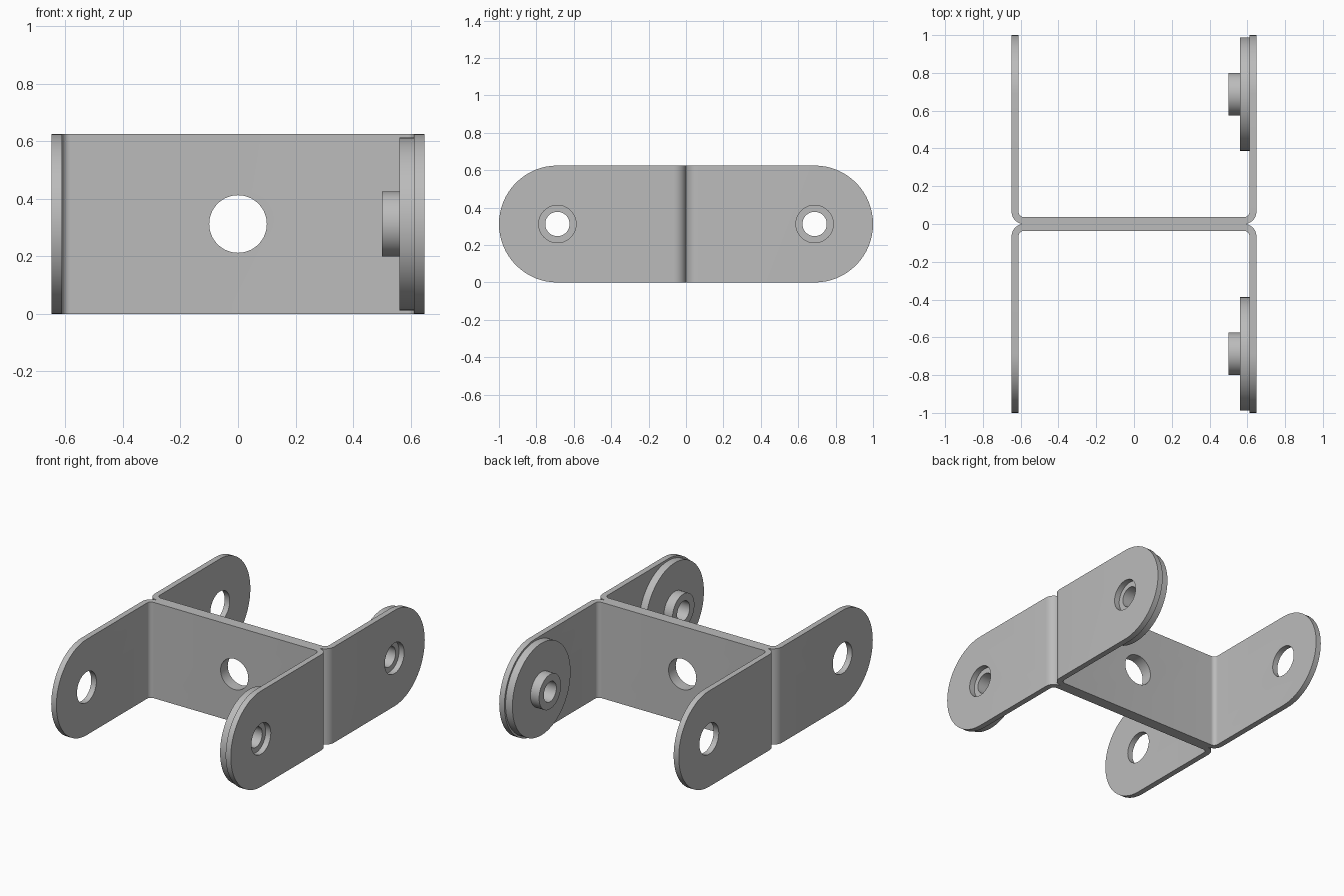
import bpy, bmesh, math
from mathutils import Vector

cube = bpy.data.objects.get("Cube")
if cube:
    bpy.data.objects.remove(cube, do_unlink=True)

HX, H, T = 0.648, 0.625, 0.037       # half width, height, sheet thickness
R = H / 2                            # arm end radius
PIVOT = 1 - R                        # hole centre along y
BEND = 0.065                         # outer bend radius
SEG = 64

steel = bpy.data.materials.new("grey_steel")
steel.use_nodes = True
colour = (0.5, 0.5, 0.5, 1)
steel.diffuse_color = colour
steel.node_tree.nodes["Principled BSDF"].inputs["Base Color"].default_value = colour


def finish(name, bm):
    bmesh.ops.recalc_face_normals(bm, faces=bm.faces)
    mesh = bpy.data.meshes.new(name)
    bm.to_mesh(mesh)
    bm.free()
    mesh.materials.append(steel)
    obj = bpy.data.objects.new(name, mesh)
    bpy.context.collection.objects.link(obj)
    return obj


def arc(cx, cy, r, a0, a1, n):
    """Points on an arc, angles in degrees."""
    angles = [math.radians(a0 + (a1 - a0) * i / n) for i in range(n + 1)]
    return [(cx + r * math.cos(a), cy + r * math.sin(a)) for a in angles]


def prism(name, points, direction):
    """Extrude a closed outline along a direction."""
    bm = bmesh.new()
    face = bm.faces.new([bm.verts.new(p) for p in points])
    out = bmesh.ops.extrude_face_region(bm, geom=[face])
    moved = [v for v in out["geom"] if isinstance(v, bmesh.types.BMVert)]
    bmesh.ops.translate(bm, verts=moved, vec=Vector(direction))
    return finish(name, bm)


def cut(obj, tool, operation):
    mod = obj.modifiers.new(operation, "BOOLEAN")
    mod.operation, mod.solver, mod.object = operation, "EXACT", tool
    bpy.context.view_layer.objects.active = obj
    bpy.ops.object.modifier_apply(modifier=mod.name)
    bpy.data.objects.remove(tool, do_unlink=True)


def smooth(obj):
    bpy.ops.object.select_all(action="DESELECT")
    obj.select_set(True)
    bpy.context.view_layer.objects.active = obj
    bpy.ops.object.shade_smooth_by_angle(angle=math.radians(30))


# Two bent sheets back to back: quarter outline mirrored into an H
cx = HX - BEND
quarter = (arc(cx, BEND, BEND, -90, 0, 10) + [(HX, 1.01), (HX - T, 1.01)]
           + arc(cx, BEND, BEND - T, 0, -90, 10))
left_back = quarter
right_back = [(-x, y) for x, y in reversed(quarter)]
right_front = [(-x, -y) for x, y in quarter[1:]]
left_front = [(x, -y) for x, y in reversed(quarter[1:])]
outline = left_back + right_back + right_front + left_front
bracket = prism("double_bracket", [(x, y, 0) for x, y in outline], (0, 0, H))

# Round the ends of the four arms
stadium = arc(PIVOT, R, R, -90, 90, 32) + arc(-PIVOT, R, R, 90, 270, 32)
cut(bracket, prism("arm_cutter", [(-1, y, z) for y, z in stadium], (2, 0, 0)), "INTERSECT")

# Drill the arms and the web
hole = 0.1
for y in (-PIVOT, PIVOT):
    ring = arc(y, R, hole, 0, 360, SEG)[:-1]
    cut(bracket, prism("arm_drill", [(-1, a, b) for a, b in ring], (2, 0, 0)), "DIFFERENCE")
ring = arc(0, R, hole, 0, 360, SEG)[:-1]
cut(bracket, prism("web_drill", [(a, -0.2, b) for a, b in ring], (0, 0.4, 0)), "DIFFERENCE")
smooth(bracket)

# Bored disc with a raised hub inside each left arm
profile = [(0.065, 0.5), (0.113, 0.5), (0.113, 0.562), (0.3, 0.562),
           (0.3, HX - T), (0.065, HX - T)]
for name, y in (("front_hub_disc", -PIVOT), ("back_hub_disc", PIVOT)):
    bm = bmesh.new()
    loops = [[bm.verts.new((x, a, b)) for a, b in arc(y, R, r, 0, 360, SEG)[:-1]]
             for r, x in profile]
    for k, loop in enumerate(loops):
        nxt = loops[(k + 1) % len(loops)]
        for i in range(SEG):
            j = (i + 1) % SEG
            bm.faces.new((loop[i], loop[j], nxt[j], nxt[i]))
    smooth(finish(name, bm))
